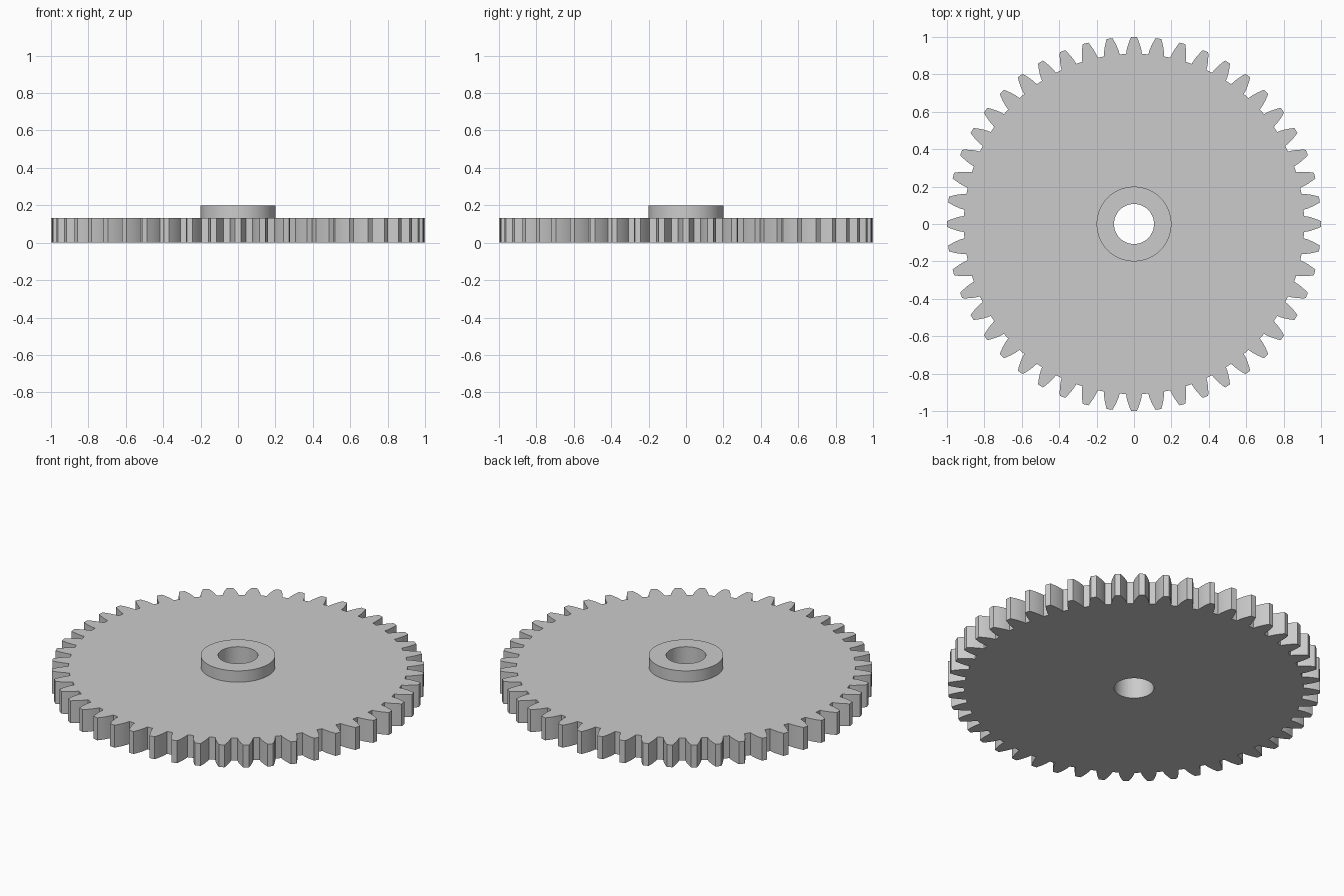
import bpy, bmesh, math

if "Cube" in bpy.data.objects:
    bpy.data.objects.remove(bpy.data.objects["Cube"])

TEETH, TIP, ROOT, PITCH = 48, 1.0, 0.91, 0.96
BASE = PITCH * math.cos(math.radians(20))
BORE, HUB, FACE_Z, TOP_Z = 0.107, 0.2, 0.133, 0.2


def inv(r):
    a = math.acos(min(1, BASE / r))
    return math.tan(a) - a


def half_angle(r):
    # half tooth width of an involute tooth at radius r
    return math.pi / (2 * TEETH) + inv(PITCH) - inv(max(r, BASE))


# toothed outline
radii = [ROOT, 0.932, 0.955, 0.978, TIP]
flank = [(r, half_angle(r)) for r in radii]
tooth = [(r, -a) for r, a in flank] + [(r, a) for r, a in reversed(flank)]
rim = []
for t in range(TEETH):
    c = 2 * math.pi * t / TEETH
    rim += [(r * math.cos(c + a), r * math.sin(c + a)) for r, a in tooth]
N = len(rim)


def ring(bm, r, z):
    # circle with as many points as the toothed outline
    return [bm.verts.new((r * math.cos(math.atan2(y, x)), r * math.sin(math.atan2(y, x)), z)) for x, y in circle]


K = 96
circle = [(math.cos(2 * math.pi * i / K), math.sin(2 * math.pi * i / K)) for i in range(K)]


def bridge(bm, a, b):
    for i in range(len(a)):
        j = (i + 1) % len(a)
        bm.faces.new((a[i], a[j], b[j], b[i]))


def annulus(bm, outer, inner):
    # flat area between the toothed outline and a circle
    edges = []
    for loop in (outer, inner):
        for i in range(len(loop)):
            pair = (loop[i], loop[(i + 1) % len(loop)])
            edges.append(bm.edges.get(pair) or bm.edges.new(pair))
    bmesh.ops.triangle_fill(bm, use_beauty=True, use_dissolve=False, edges=edges)


bm = bmesh.new()
# gear rim
low = [bm.verts.new((x, y, 0)) for x, y in rim]
high = [bm.verts.new((x, y, FACE_Z)) for x, y in rim]
bridge(bm, low, high)
# hub and bore
hub_low, hub_top = ring(bm, HUB, FACE_Z), ring(bm, HUB, TOP_Z)
bore_top, bore_low = ring(bm, BORE, TOP_Z), ring(bm, BORE, 0)
bridge(bm, hub_low, hub_top)
bridge(bm, hub_top, bore_top)
bridge(bm, bore_top, bore_low)
# web faces
annulus(bm, high, hub_low)
annulus(bm, low, bore_low)
bmesh.ops.recalc_face_normals(bm, faces=bm.faces)

mesh = bpy.data.meshes.new("spur_gear")
bm.to_mesh(mesh)
bm.free()
gear = bpy.data.objects.new("spur_gear", mesh)
bpy.context.collection.objects.link(gear)
bpy.context.view_layer.objects.active = gear
gear.select_set(True)
bpy.ops.object.shade_smooth_by_angle(angle=math.radians(20))
